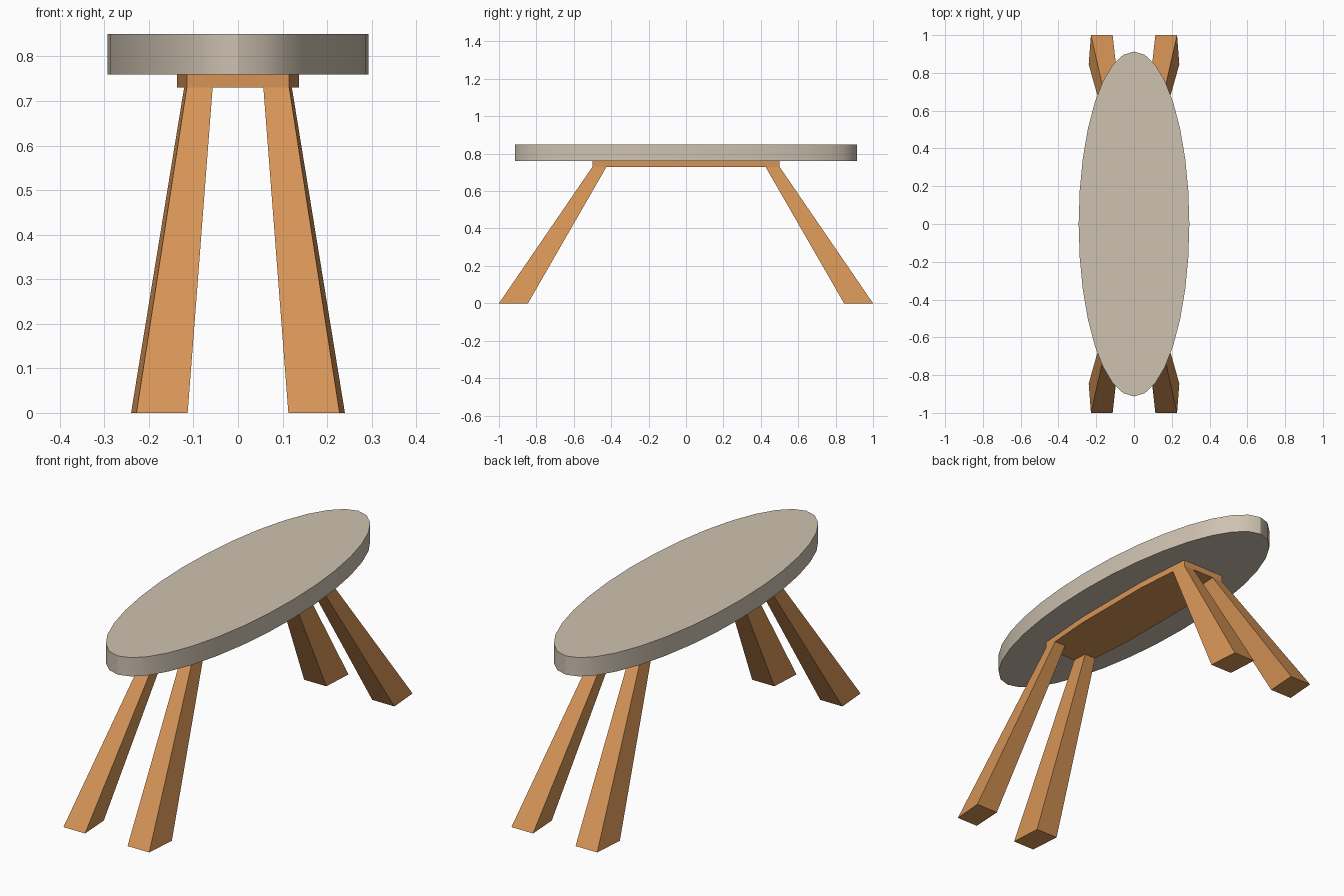
import bpy, bmesh, math

if "Cube" in bpy.data.objects:
    bpy.data.objects.remove(bpy.data.objects["Cube"])


def material(name, rgb):
    m = bpy.data.materials.new(name)
    m.diffuse_color = (*rgb, 1)
    m.use_nodes = True
    m.node_tree.nodes["Principled BSDF"].inputs["Base Color"].default_value = m.diffuse_color
    return m


wood = material("warm wood", (0.68, 0.30, 0.095))
stone = material("beige stone", (0.62, 0.54, 0.44))


def loft(name, lower, upper, mat):
    """Solid between two matching rings of points."""
    bm = bmesh.new()
    a = [bm.verts.new(p) for p in lower]
    b = [bm.verts.new(p) for p in upper]
    n = len(a)
    bm.faces.new(a[::-1])
    bm.faces.new(b)
    for i in range(n):
        j = (i + 1) % n
        bm.faces.new((a[i], a[j], b[j], b[i]))
    bmesh.ops.recalc_face_normals(bm, faces=bm.faces)
    mesh = bpy.data.meshes.new(name)
    bm.to_mesh(mesh)
    bm.free()
    mesh.materials.append(mat)
    ob = bpy.data.objects.new(name, mesh)
    bpy.context.collection.objects.link(ob)
    return ob


def prism(name, outline, z0, z1, mat):
    return loft(name, [(x, y, z0) for x, y in outline],
                [(x, y, z1) for x, y in outline], mat)


# Oval tabletop
oval = [(0.293 * math.cos(i * math.tau / 32), 0.913 * math.sin(i * math.tau / 32))
        for i in range(32)]
top = prism("tabletop", oval, 0.76, 0.85, stone)
bpy.context.view_layer.objects.active = top
top.select_set(True)
bpy.ops.object.shade_smooth_by_angle(angle=math.radians(30))

# Slightly bulging support board under the top
half = [(0.115, -0.5), (0.121, -0.425), (0.137, -0.21),
        (0.137, 0.21), (0.121, 0.425), (0.115, 0.5)]
board = half + [(-x, -y) for x, y in half]
prism("support_board", board, 0.73, 0.76, wood)

# Four splayed tapering legs
foot = [(0.113, 1.0), (0.228, 1.0), (0.24, 0.845), (0.122, 0.845)]
head = [(0.057, 0.5), (0.115, 0.5), (0.121, 0.425), (0.061, 0.425)]
for sx, side in ((-1, "left"), (1, "right")):
    for sy, end in ((-1, "front"), (1, "back")):
        loft(f"{end}_{side}_leg",
             [(sx * x, sy * y, 0) for x, y in foot],
             [(sx * x, sy * y, 0.73) for x, y in head], wood)
